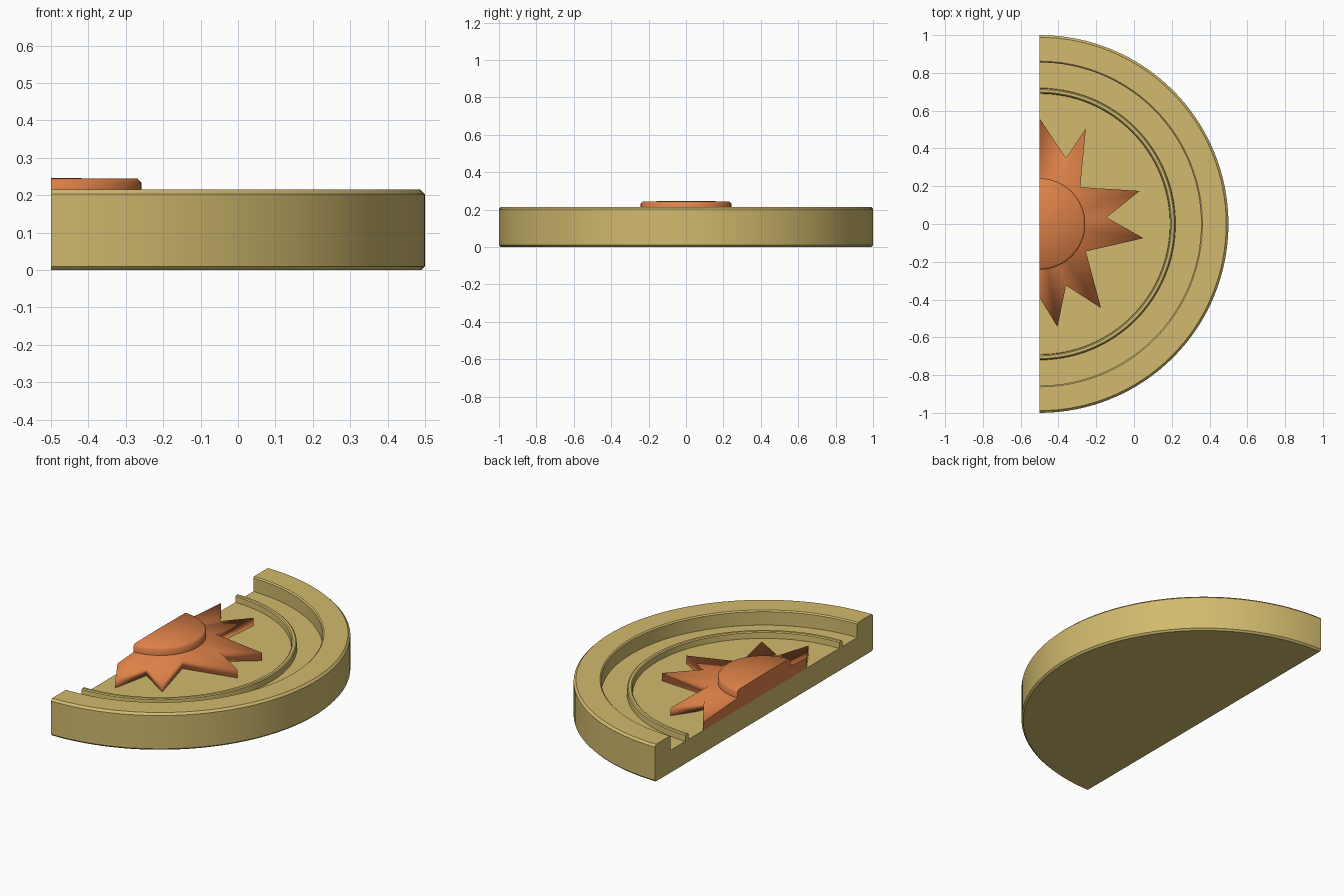
import bpy, bmesh, math
from mathutils import Vector

if "Cube" in bpy.data.objects:
    bpy.data.objects.remove(bpy.data.objects["Cube"])

CUT_X = -0.5      # plane of the straight cut, also the axis of the disc
FLOOR = 0.13      # height of the recessed floor


def make_material(name, color):
    mat = bpy.data.materials.new(name)
    mat.use_nodes = True
    mat.diffuse_color = color
    mat.node_tree.nodes["Principled BSDF"].inputs["Base Color"].default_value = color
    return mat


sand = make_material("sand", (0.64, 0.49, 0.155, 1))
orange = make_material("burnt orange", (0.73, 0.22, 0.065, 1))


def finish(bm, name, mat):
    """Clean the mesh, smooth all but the cut faces and link it."""
    bmesh.ops.remove_doubles(bm, verts=bm.verts, dist=0.0001)
    bmesh.ops.recalc_face_normals(bm, faces=bm.faces)
    bm.normal_update()
    for face in bm.faces:
        face.smooth = face.normal.x > -0.99 or face.calc_center_median().x > CUT_X + 0.001
    mesh = bpy.data.meshes.new(name)
    bm.to_mesh(mesh)
    bm.free()
    mesh.materials.append(mat)
    obj = bpy.data.objects.new(name, mesh)
    bpy.context.collection.objects.link(obj)
    return obj


def half_lathe(name, profile, mat, steps=64):
    """Sweep a closed (radius, height) profile through a half turn."""
    bm = bmesh.new()
    rings = []
    for i in range(steps + 1):
        a = math.pi * (i / steps - 0.5)
        rings.append([bm.verts.new((CUT_X + r * math.cos(a), r * math.sin(a), z))
                      for r, z in profile])
    n = len(profile)
    for a, b in zip(rings, rings[1:]):
        for j in range(n):
            k = (j + 1) % n
            on_axis = [profile[j][0] == 0, profile[k][0] == 0]
            if all(on_axis):
                continue
            if on_axis[0]:
                bm.faces.new((a[j], a[k], b[k]))
            elif on_axis[1]:
                bm.faces.new((a[j], a[k], b[j]))
            else:
                bm.faces.new((a[j], a[k], b[k], b[j]))
    bm.faces.new(rings[0])
    bm.faces.new(rings[-1])
    return finish(bm, name, mat)


def sharpen(obj):
    bpy.ops.object.select_all(action="DESELECT")
    obj.select_set(True)
    bpy.context.view_layer.objects.active = obj
    bpy.ops.object.shade_smooth_by_angle(angle=math.radians(30))


# Half disc with raised rim, recessed floor and a thin ridge
disc = half_lathe("half_disc", [
    (0, 0), (0.99, 0), (1, 0.01), (1, 0.203), (0.988, 0.215),
    (0.862, 0.215), (0.855, 0.208), (0.855, FLOOR),
    (0.72, FLOOR), (0.718, 0.163), (0.712, 0.168), (0.698, 0.168),
    (0.692, 0.163), (0.69, FLOOR), (0, FLOOR)], sand)
sharpen(disc)

# Round sun centre with a softly shaded cap
half_lathe("sun_centre", [
    (0, FLOOR), (0.242, FLOOR), (0.242, 0.233), (0.232, 0.244), (0, 0.246)],
    orange, 32)

# Sun rays, alternating tips and valleys, sloping down to the tips
outline = [(-0.5, 0.56), (-0.36, 0.35), (-0.255, 0.505), (-0.285, 0.195),
           (0.03, 0.175), (-0.145, 0.035), (0.05, -0.075), (-0.255, -0.145),
           (-0.175, -0.445), (-0.36, -0.325), (-0.405, -0.545), (-0.5, -0.39)]
bm = bmesh.new()
axis = Vector((CUT_X, 0))
lower, upper = [], []
for p in outline:
    dist = (Vector(p) - axis).length
    lower.append(bm.verts.new((*p, FLOOR - 0.01)))
    upper.append(bm.verts.new((*p, 0.215 - 0.07 * dist)))
hub_low = bm.verts.new((CUT_X, 0, FLOOR - 0.01))
hub_top = bm.verts.new((CUT_X, 0, 0.215))
for i in range(len(outline) - 1):
    bm.faces.new((lower[i], lower[i + 1], upper[i + 1], upper[i]))
    bm.faces.new((upper[i], upper[i + 1], hub_top))
    bm.faces.new((lower[i], lower[i + 1], hub_low))
for i in (0, -1):
    bm.faces.new((lower[i], upper[i], hub_top, hub_low))
finish(bm, "sun_rays", orange)
